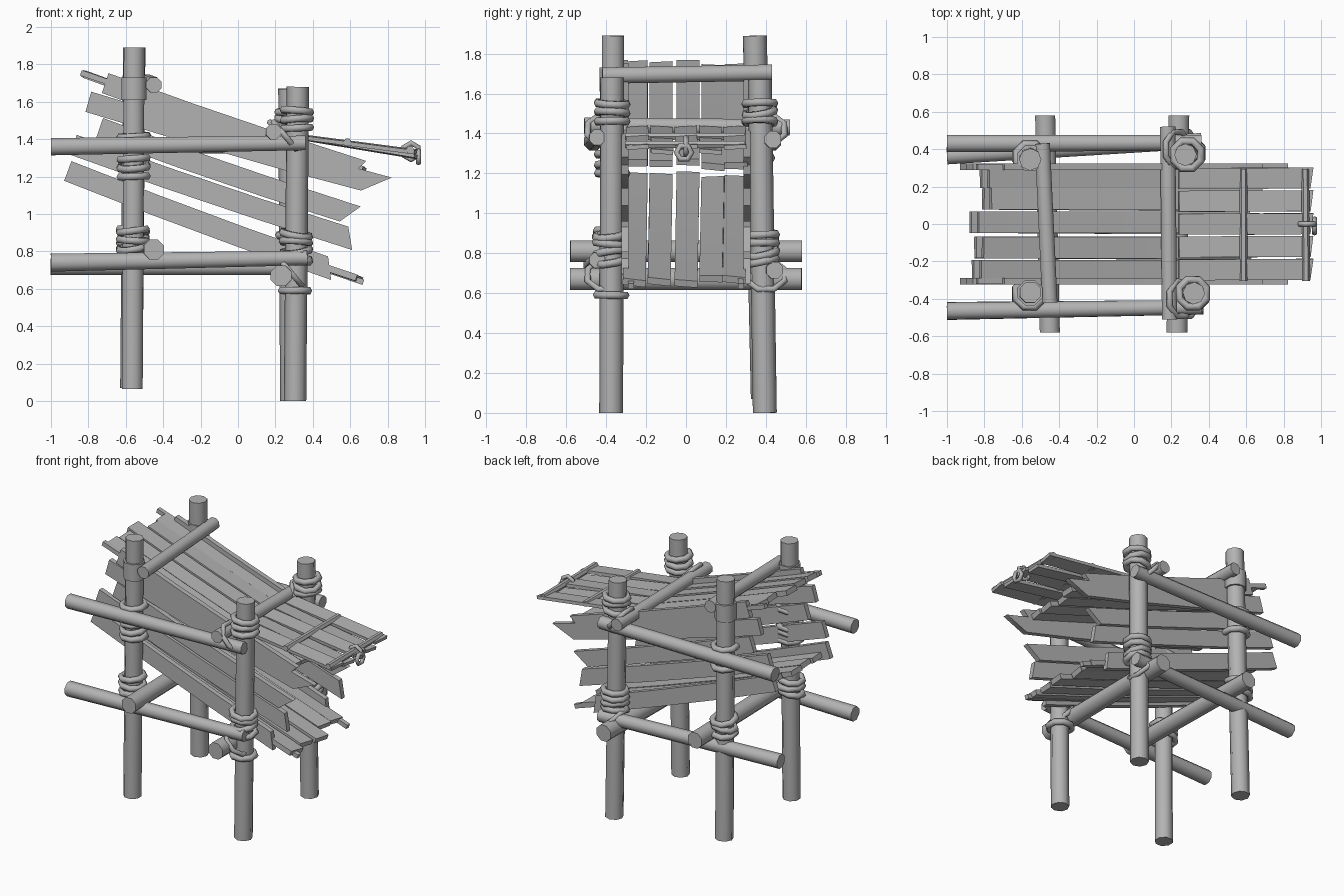
import bpy, bmesh, math, random
from mathutils import Vector, Matrix

random.seed(4)
if "Cube" in bpy.data.objects:
    bpy.data.objects.remove(bpy.data.objects["Cube"], do_unlink=True)

mat = bpy.data.materials.new("weathered_grey")
mat.use_nodes = True
GREY = (0.45, 0.45, 0.45, 1)
mat.diffuse_color = GREY
mat.node_tree.nodes["Principled BSDF"].inputs["Base Color"].default_value = GREY


def finish(name, bm, angle=50):
    bmesh.ops.recalc_face_normals(bm, faces=bm.faces)
    me = bpy.data.meshes.new(name)
    bm.to_mesh(me)
    bm.free()
    me.materials.append(mat)
    ob = bpy.data.objects.new(name, me)
    bpy.context.scene.collection.objects.link(ob)
    bpy.ops.object.select_all(action='DESELECT')
    ob.select_set(True)
    bpy.context.view_layer.objects.active = ob
    bpy.ops.object.shade_smooth_by_angle(angle=math.radians(angle))
    return ob


def beam(name, p, q, r, r2=None, sides=8):
    """Round timber from p to q."""
    p, q = Vector(p), Vector(q)
    d = q - p
    bm = bmesh.new()
    turn = Matrix.Rotation(math.pi / sides, 4, 'Z')
    m = Matrix.Translation((p + q) / 2) @ d.to_track_quat('Z', 'Y').to_matrix().to_4x4() @ turn
    bmesh.ops.create_cone(bm, cap_ends=True, segments=sides, radius1=r,
                          radius2=r2 or r, depth=d.length, matrix=m)
    return finish(name, bm)


def plank(name, p, q, across, width, thick, skew=0.0, sag=0.0):
    """Flat board from p to q; skew slants the far end, sag bends the middle."""
    p, q, a = Vector(p), Vector(q), Vector(across)
    d = (q - p).normalized()
    a = (a - d * a.dot(d)).normalized()
    n = d.cross(a)
    bm = bmesh.new()
    rings = []
    for t in (0, 0.33, 0.67, 1):
        c = p.lerp(q, t) - Vector((0, 0, sag)) * math.sin(math.pi * t)
        ring = []
        for u, v in ((-1, -1), (1, -1), (1, 1), (-1, 1)):
            slant = d * skew * u if t == 1 else Vector()
            ring.append(bm.verts.new(c + a * u * width / 2 + n * v * thick / 2 + slant))
        rings.append(ring)
    for s, e in zip(rings, rings[1:]):
        for i in range(4):
            j = (i + 1) % 4
            bm.faces.new((s[i], s[j], e[j], e[i]))
    bm.faces.new(rings[0])
    bm.faces.new(rings[-1])
    return finish(name, bm)


def torus(name, centre, rot, R, r, major=8, minor=6):
    """Rope ring."""
    bm = bmesh.new()
    m = Matrix.Translation(centre) @ rot
    grid = []
    for i in range(major):
        a = math.tau * (i + 0.5) / major
        ring = []
        for j in range(minor):
            b = math.tau * j / minor
            k = R + r * math.cos(b)
            ring.append(bm.verts.new(m @ Vector((k * math.cos(a), k * math.sin(a), r * math.sin(b)))))
        grid.append(ring)
    for i in range(major):
        s, e = grid[i], grid[(i + 1) % major]
        for j in range(minor):
            k = (j + 1) % minor
            bm.faces.new((s[j], e[j], e[k], s[k]))
    return finish(name, bm, 70)


def wrap(name, x, y, heights, R=0.078, tilt=0.12):
    for z in heights:
        rot = (Matrix.Rotation(random.uniform(-tilt, tilt), 4, 'X')
               @ Matrix.Rotation(random.uniform(-tilt, tilt), 4, 'Y'))
        torus(name, (x, y, z), rot, R, 0.021)


# Four upright posts
beam("rear_post_right", (-0.565, -0.375, 0.065), (-0.555, -0.365, 1.89), 0.06)
beam("rear_post_left", (-0.57, 0.385, 0.07), (-0.555, 0.345, 1.89), 0.06)
beam("front_post_right", (0.305, -0.375, 0), (0.32, -0.37, 1.68), 0.06)
beam("front_post_left", (0.285, 0.395, 0), (0.275, 0.37, 1.67), 0.06)

# Long rails
beam("upper_rail_right", (-1, -0.465, 1.36), (0.36, -0.445, 1.38), 0.05, 0.042)
beam("upper_rail_left", (-1, 0.43, 1.36), (0.36, 0.435, 1.37), 0.05, 0.045)
beam("lower_rail_right", (-1, -0.465, 0.74), (0.37, -0.445, 0.765), 0.052, 0.042)
beam("lower_rail_left", (-1, 0.365, 0.72), (0.36, 0.445, 0.715), 0.05, 0.045)

# Cross beams
beam("front_lower_crossbeam", (0.23, -0.58, 0.67), (0.24, 0.58, 0.67), 0.06)
beam("rear_lower_crossbeam", (-0.45, -0.58, 0.81), (-0.475, 0.58, 0.81), 0.058)
beam("front_upper_crossbeam", (0.19, -0.51, 1.44), (0.18, 0.52, 1.43), 0.044)
beam("rear_upper_crossbeam", (-0.45, -0.42, 1.69), (-0.49, 0.43, 1.705), 0.044)

# Collars at the rear joints
for y in (-0.368, 0.352):
    beam("post_collar", (-0.556, y, 1.61), (-0.556, y, 1.73), 0.072)

# Floor and roof boards of the chute
for i, y in enumerate((-0.25, -0.125, 0.01, 0.135, 0.25)):
    j = random.uniform(-0.04, 0.04)
    tip = random.uniform(-0.08, 0.08)
    plank("floor_board", (-0.84 + j, y, 1.18 - j * 0.35), (0.62 - j, y - 0.01, 0.66 + j * 0.35),
          (0, 1, tip), 0.115, 0.035, 0.01, 0.012)
    plank("roof_board", (-0.8 + j, y, 1.74 - j * 0.35), (0.64 + j, y, 1.245 - j * 0.35),
          (0, 1, -tip), 0.115, 0.035, 0.01, 0.012)

# Side boards: rear x, rear z, front x, front z, end slant
SIDE = ((-0.71, 1.70, 0.64, 1.24, 0.03), (-0.80, 1.60, 0.74, 1.16, 0.07),
        (-0.74, 1.46, 0.60, 1.00, 0.04), (-0.88, 1.37, 0.60, 0.87, -0.03),
        (-0.91, 1.23, 0.49, 0.71, -0.03))
for s in (-1, 1):
    for x0, z0, x1, z1, skew in SIDE:
        plank("side_board", (x0, s * 0.305, z0), (x1, s * 0.305, z1),
              (0, 0, 1), 0.112, 0.035, skew, 0.01)
    # Thin edge strips along the roof and floor
    plank("roof_edge_strip", (-0.84, s * 0.305, 1.755), (-0.3, s * 0.305, 1.57), (0, 0, 1), 0.03, 0.03)
    plank("floor_edge_strip", (0.1, s * 0.285, 0.83), (0.67, s * 0.275, 0.635), (0, 0, 1), 0.03, 0.03)

# Hinged flap at the mouth
for i in range(5):
    y = -0.245 + i * 0.122
    lift = 0.012 * (-1) ** i
    plank("flap_board", (0.24, y, 1.425), (0.95, y + 0.003, 1.32 + lift),
          (0, 1, 0.06 * (-1) ** i), 0.112, 0.022, 0.008)
beam("flap_middle_batten", (0.585, -0.305, 1.385), (0.585, 0.295, 1.385), 0.021, sides=6)
beam("flap_end_batten", (0.92, -0.305, 1.345), (0.915, 0.295, 1.345), 0.021, sides=6)

# Rope loop at the flap end
torus("flap_loop", (0.965, -0.01, 1.305), Matrix.Rotation(math.pi / 2, 4, 'Y'), 0.038, 0.014, 6)
torus("flap_knot", (0.925, 0, 1.335), Matrix.Rotation(math.pi / 2, 4, 'X'), 0.045, 0.014, 6)

# Rope lashings
for s in (-1, 1):
    wrap("front_upper_lashing", 0.3 - s * 0.015, s * 0.37, (1.46, 1.505, 1.55), tilt=0.1 + 0.1 * (s > 0))
    wrap("front_lower_lashing", 0.3 - s * 0.01, s * 0.38, (0.76, 0.8, 0.85, 0.89), tilt=0.25)
    wrap("rear_lower_lashing", -0.562, s * 0.375, (0.82, 0.86, 0.91), tilt=0.2)
wrap("front_post_ring", 0.305, -0.375, (0.59,), tilt=0.05)
wrap("rear_upper_lashing", -0.558, -0.37, (1.2, 1.25, 1.295, 1.415))
wrap("rear_upper_lashing", -0.556, 0.355, (1.28, 1.42))

# Diagonal rope turns over the beam joints
for x, y, z in ((0.28, -0.4, 0.69), (0.27, 0.4, 0.69), (0.25, -0.4, 1.42), (0.23, 0.4, 1.42)):
    torus("joint_lashing", (x, y, z), Matrix.Rotation(math.radians(50), 4, 'Y'), 0.1, 0.017)
